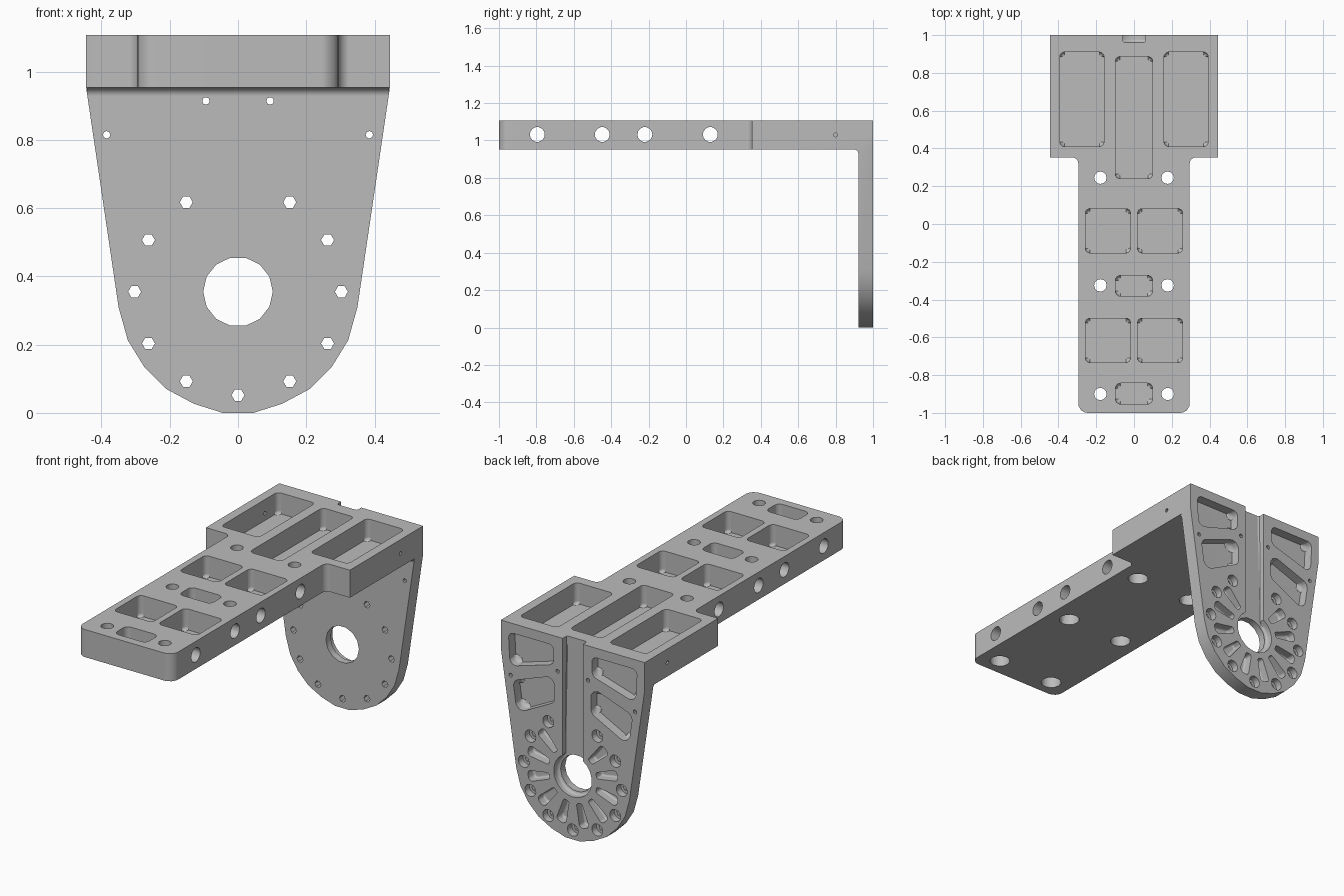
import bpy, bmesh, math
from mathutils import Vector

cube = bpy.data.objects.get("Cube")
if cube:
    bpy.data.objects.remove(cube, do_unlink=True)

metal = bpy.data.materials.new("plain_grey_metal")
metal.use_nodes = True
GREY = (0.5, 0.5, 0.5, 1)
metal.diffuse_color = GREY
metal.node_tree.nodes["Principled BSDF"].inputs["Base Color"].default_value = GREY

TOP, UNDER = 1.107, 0.953      # arm faces
BACK, INNER = 1.0, 0.922       # flange faces
HUB = Vector((0, 0.355))       # flange bore centre in x, z

AXES = {"x": lambda a, b, c: (c, a, b),
        "y": lambda a, b, c: (a, c, b),
        "z": lambda a, b, c: (a, b, c)}


def rounded(points, seg=4):
    """Round the corners of an outline given as (a, b, radius)."""
    out = []
    for i, (a, b, r) in enumerate(points):
        p = Vector((a, b))
        if r == 0:
            out.append(p)
            continue
        u = (Vector(points[i - 1][:2]) - p).normalized()
        v = (Vector(points[(i + 1) % len(points)][:2]) - p).normalized()
        half = u.angle(v) / 2
        centre = p + (u + v).normalized() * r / math.sin(half)
        start = p + u * r / math.tan(half) - centre
        end = p + v * r / math.tan(half) - centre
        for k in range(seg + 1):
            out.append(centre + start.lerp(end, k / seg).normalized() * r)
    return out


def circle(a, b, r, n):
    return [Vector((a + r * math.cos(math.tau * k / n),
                    b + r * math.sin(math.tau * k / n))) for k in range(n)]


def rect(x, y, w, h, r):
    return rounded([(x - w, y - h, r), (x + w, y - h, r),
                    (x + w, y + h, r), (x - w, y + h, r)])


def prism(bm, outline, start, end, axis, fillet=0):
    """Extrude an outline along an axis, with a fillet round the end face."""
    place = AXES[axis]
    ring = [[bm.verts.new(place(p.x, p.y, c)) for p in outline] for c in (start, end)]
    for loop in ring:
        bm.faces.new(loop)
    n = len(outline)
    for i in range(n):
        j = (i + 1) % n
        bm.faces.new((ring[0][i], ring[0][j], ring[1][j], ring[1][i]))
    if fillet:
        edges = [bm.edges.get((ring[1][i], ring[1][(i + 1) % n])) for i in range(n)]
        bmesh.ops.bevel(bm, geom=edges, offset=fillet, segments=3,
                        profile=0.5, affect='EDGES')


def finish(bm, name):
    bmesh.ops.recalc_face_normals(bm, faces=bm.faces)
    mesh = bpy.data.meshes.new(name)
    bm.to_mesh(mesh)
    bm.free()
    mesh.materials.append(metal)
    obj = bpy.data.objects.new(name, mesh)
    bpy.context.collection.objects.link(obj)
    return obj


# Horizontal arm with a wider head
bm = bmesh.new()
half = [(0.295, -1, 0.05), (0.295, 0.352, 0.03), (0.445, 0.352, 0), (0.445, 1, 0)]
prism(bm, rounded(half + [(-x, y, r) for x, y, r in reversed(half)]), UNDER, TOP, "z")
bracket = finish(bm, "mounting_bracket")

# Upright flange with a rounded foot
bm = bmesh.new()
half = [(0.045, 0), (0.13, 0.027), (0.21, 0.07), (0.275, 0.135), (0.323, 0.213),
        (0.35, 0.31), (0.445, 0.953), (0.445, 1.05)]
prism(bm, [Vector(p) for p in half] + [Vector((-x, z)) for x, z in reversed(half)],
      INNER, BACK, "y")
flange = finish(bm, "flange")

# Fillet where the flange meets the arm
bm = bmesh.new()
R = 0.025
arc = [Vector((INNER - R + R * math.sin(t), UNDER - R + R * math.cos(t)))
       for t in (math.pi / 2 * k / 4 for k in range(5))]
arc += [Vector((INNER + 0.01, UNDER - R)), Vector((INNER + 0.01, UNDER + 0.01)),
        Vector((INNER - R, UNDER + 0.01))]
prism(bm, arc, -0.441, 0.441, "x")
corner_fillet = finish(bm, "corner_fillet")

# Drilled through holes
bm = bmesh.new()
arm_holes = [(s * 0.178, y) for s in (-1, 1) for y in (0.245, -0.325, -0.9)]
bolts = [HUB + 0.303 * Vector((math.cos(math.radians(d)), math.sin(math.radians(d))))
         for d in range(120, 421, 30)]
for x, y in arm_holes:
    prism(bm, circle(x, y, 0.033, 12), 0.8, 1.2, "z")
for y in (-0.795, -0.448, -0.22, 0.13):
    prism(bm, circle(y, 1.032, 0.04, 14), -0.6, 0.6, "x")
for p in bolts:
    prism(bm, circle(p.x, p.y, 0.019, 6), 0.8, 1.1, "y")
prism(bm, circle(0, HUB.y, 0.102, 14), 0.8, 1.1, "y")
for s in (-1, 1):
    for x, z in ((0.094, 0.914), (0.385, 0.815)):
        prism(bm, circle(s * x, z, 0.011, 8), 0.85, 1.1, "y")
    prism(bm, circle(0.8, 1.03, 0.011, 8), s * 0.35, s * 0.5, "x")
drills = finish(bm, "drill_cutters")

# Pockets in the arm, from above
bm = bmesh.new()
LID = TOP + 0.03
for s in (-1, 1):
    prism(bm, rect(s * 0.276, 0.66, 0.117, 0.25, 0.025), LID, 0.99, "z", 0.018)
    for y in (-0.036, -0.616):
        prism(bm, rect(s * 0.138, y, 0.12, 0.117, 0.025), LID, 0.99, "z", 0.018)
prism(bm, rect(0, 0.563, 0.099, 0.323, 0.025), LID, 0.99, "z", 0.018)
for y in (-0.327, -0.898):
    prism(bm, rect(0, y, 0.099, 0.055, 0.028), LID, 1.03, "z", 0.018)

# Counterbores under the arm and behind the flange
for x, y in arm_holes:
    prism(bm, circle(x, y, 0.054, 12), UNDER - 0.05, 1.05, "z")
for p in bolts:
    prism(bm, circle(p.x, p.y, 0.034, 12), BACK + 0.03, 0.96, "y")

# Slanted pockets behind the flange
upper = [(0.118, 1.053, 0.03), (0.398, 1.053, 0.03), (0.388, 0.865, 0.035), (0.118, 0.945, 0.04)]
lower = [(0.112, 0.883, 0.04), (0.37, 0.79, 0.04), (0.345, 0.615, 0.04), (0.112, 0.735, 0.04)]
for s in (-1, 1):
    for shape in (upper, lower):
        prism(bm, rounded([(s * x, z, r) for x, z, r in shape]), BACK + 0.03, 0.945, "y", 0.025)

# Radial tapered slots between the bolts
for d in range(135, 406, 30):
    out = Vector((math.cos(math.radians(d)), math.sin(math.radians(d))))
    side = Vector((-out.y, out.x))
    shape = []
    for r, w, c in ((0.15, -0.017, 0.012), (0.285, -0.031, 0.02),
                    (0.285, 0.031, 0.02), (0.15, 0.017, 0.012)):
        p = HUB + out * r + side * w
        shape.append((p.x, p.y, c))
    prism(bm, rounded(shape, 3), BACK + 0.03, 0.95, "y", 0.01)
pockets = finish(bm, "pocket_cutters")

# Keyhole channel from the top edge down to the bore
bm = bmesh.new()
W, RING = 0.062, 0.118
a0 = math.pi / 2 + math.asin(W / RING)
sweep = math.tau - 2 * (a0 - math.pi / 2)
key = [HUB + RING * Vector((math.cos(a0 + sweep * k / 18), math.sin(a0 + sweep * k / 18)))
       for k in range(19)]
key += [Vector((W, 1.2)), Vector((-W, 1.2))]
prism(bm, key, BACK + 0.03, 0.962, "y", 0.015)
channel = finish(bm, "channel_cutter")

# Combine the parts and make the cuts
bpy.ops.object.select_all(action='DESELECT')
bpy.context.view_layer.objects.active = bracket
bracket.select_set(True)
for tool, operation in ((flange, 'UNION'), (corner_fillet, 'UNION'), (drills, 'DIFFERENCE'),
                        (pockets, 'DIFFERENCE'), (channel, 'DIFFERENCE')):
    mod = bracket.modifiers.new(tool.name, 'BOOLEAN')
    mod.operation, mod.solver, mod.object = operation, 'EXACT', tool
    bpy.ops.object.modifier_apply(modifier=mod.name)
    bpy.data.objects.remove(tool, do_unlink=True)

bpy.ops.object.shade_smooth_by_angle(angle=math.radians(35))
weighted = bracket.modifiers.new("weighted_normals", 'WEIGHTED_NORMAL')
weighted.keep_sharp = True
